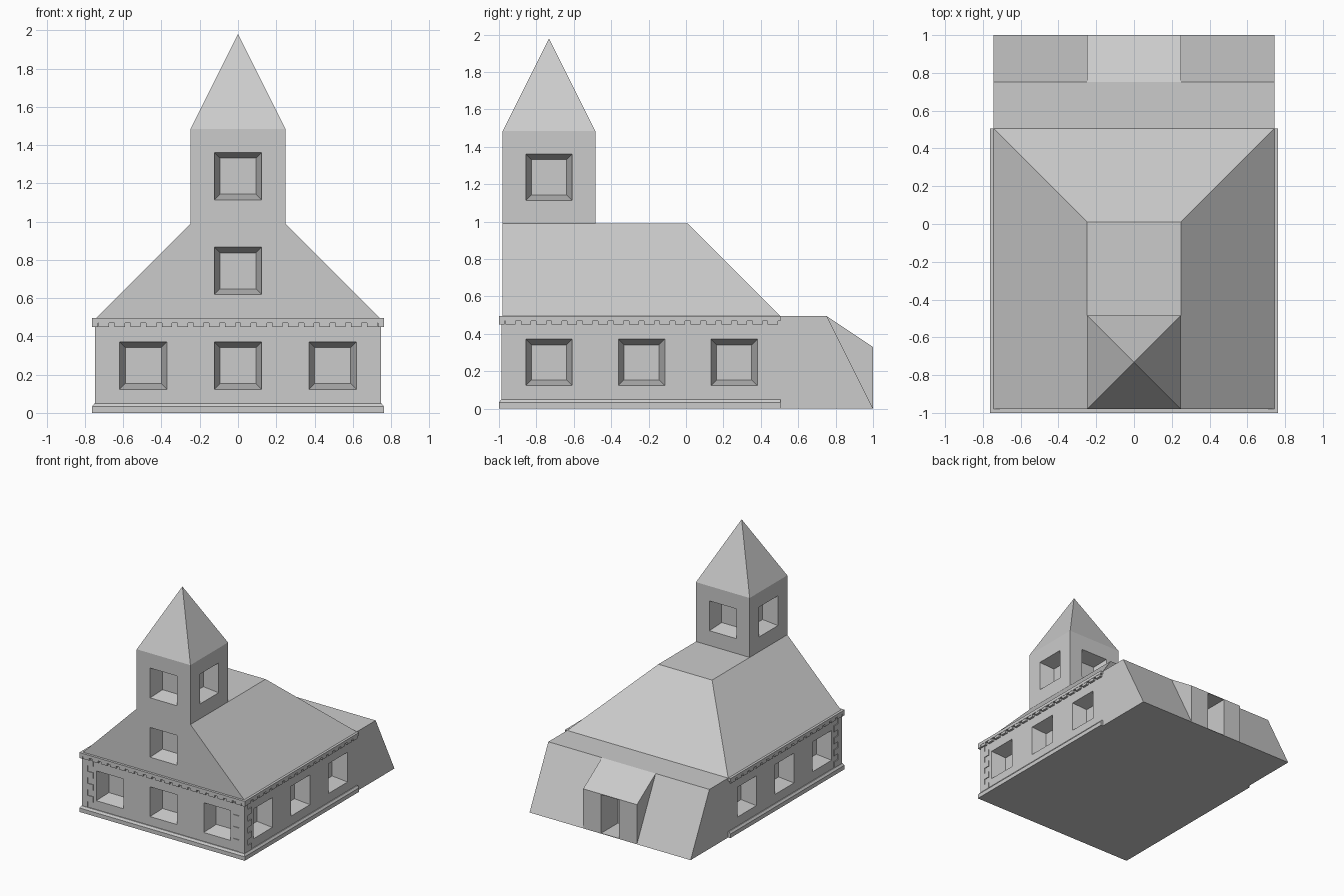
import bpy, bmesh
from mathutils import Vector, Matrix

if "Cube" in bpy.data.objects:
    bpy.data.objects.remove(bpy.data.objects["Cube"])

U = 0.2475            # building module
Y0 = -0.98            # front wall
X = 3 * U             # half width of hall
YE = 1 - 2 * U        # end of the trimmed side walls


def finish(bm, name):
    bmesh.ops.recalc_face_normals(bm, faces=bm.faces[:])
    mesh = bpy.data.meshes.new(name)
    bm.to_mesh(mesh)
    bm.free()
    ob = bpy.data.objects.new(name, mesh)
    bpy.context.collection.objects.link(ob)
    return ob


def add_hull(bm, pts):
    part = bmesh.new()
    for p in pts:
        part.verts.new(p)
    bmesh.ops.convex_hull(part, input=part.verts[:])
    bmesh.ops.dissolve_limit(part, angle_limit=0.01, verts=part.verts[:], edges=part.edges[:])
    bmesh.ops.recalc_face_normals(part, faces=part.faces[:])
    tmp = bpy.data.meshes.new("tmp")
    part.to_mesh(tmp)
    part.free()
    bm.from_mesh(tmp)
    bpy.data.meshes.remove(tmp)


def hull(name, pts):
    bm = bmesh.new()
    add_hull(bm, pts)
    return finish(bm, name)


def add_box(bm, a, b):
    size = [abs(q - p) for p, q in zip(a, b)]
    mid = [(p + q) / 2 for p, q in zip(a, b)]
    bmesh.ops.create_cube(bm, size=1, matrix=Matrix.Translation(mid) @ Matrix.Diagonal((*size, 1)))


def boolean(target, other, op):
    mod = target.modifiers.new("cut", 'BOOLEAN')
    mod.operation, mod.solver, mod.object = op, 'EXACT', other
    bpy.context.view_layer.objects.active = target
    bpy.ops.object.modifier_apply(modifier=mod.name)
    bpy.data.objects.remove(other)


def sym(half, yz):
    return [(s * half, y, z) for s in (-1, 1) for y, z in yz]


# Main masses: hall with sloping back, hipped roof, tower, spire, back porch
church = hull("church_building", sym(X, [(Y0, 0), (Y0, 2 * U), (1 - U, 2 * U), (1, 0)]))
roof = hull("roof", sym(X, [(Y0, 2 * U), (YE, 2 * U)]) + sym(U, [(Y0, 4 * U), (1 - 4 * U, 4 * U)]))
tower = hull("tower", sym(U, [(y, z) for y in (Y0, Y0 + 2 * U) for z in (4 * U, 6 * U)]))
spire = hull("spire", sym(U, [(Y0, 6 * U), (Y0 + 2 * U, 6 * U)]) + [(0, Y0 + U, 8 * U)])
porch = hull("porch", sym(U, [(1 - U, 2 * U), (1, 4 / 3 * U), (1, 0), (1 - U, 0)]))
for part in (roof, tower, spire, porch):
    boolean(church, part, 'UNION')

# Tapered window recesses and the porch doorway
cuts = bmesh.new()


def window(center, normal):
    c, n = Vector(center), Vector(normal)
    side, up = n.cross((0, 0, 1)), Vector((0, 0, 1))
    add_hull(cuts, [c + n * t + side * a * h + up * b * h
                    for t, h in ((0.05, 0.124), (0, 0.124), (-0.12, 0.094))
                    for a in (-1, 1) for b in (-1, 1)])


for i in (-1, 0, 1):
    window((2 * U * i, Y0, U), (0, -1, 0))
    for s in (-1, 1):
        window((s * X, Y0 + 3 * U + 2 * U * i, U), (s, 0, 0))
window((0, Y0, 3 * U), (0, -1, 0))
for nx, ny in ((1, 0), (-1, 0), (0, 1), (0, -1)):
    window((nx * U, Y0 + U + ny * U, 5 * U), (nx, ny, 0))
add_box(cuts, (-U / 3, 1 - 0.22, 0.004), (U / 3, 1.1, 0.325))
boolean(church, finish(cuts, "openings"), 'DIFFERENCE')


# Mouldings swept round the front and both sides
def moulding(name, profile):
    bm = bmesh.new()
    path = [(-X, YE, -1, 0), (-X, Y0, -1, -1), (X, Y0, 1, -1), (X, YE, 1, 0)]
    rows = [[bm.verts.new((x + dx * o, y + dy * o, z)) for o, z in profile]
            for x, y, dx, dy in path]
    for r, q in zip(rows, rows[1:]):
        for k in range(len(profile) - 1):
            bm.faces.new((r[k], r[k + 1], q[k + 1], q[k]))
    bm.faces.new(rows[0])
    bm.faces.new(rows[-1])
    return finish(bm, name)


moulding("base_moulding", [(0, 0), (0.02, 0), (0.02, 0.033), (0.008, 0.05), (0, 0.05)])
moulding("cornice", [(0, 0.47), (0.02, 0.47), (0.02, 2 * U), (0, 2 * U)])

# Dentils under the cornice
bm = bmesh.new()
N = 18
step = 2 * X / N
for i in range(N):
    a = -X + step * (i + 0.5)
    add_box(bm, (a - 0.027, Y0 - 0.018, 0.45), (a + 0.027, Y0, 0.47))
    b = Y0 + step * (i + 0.5)
    for s in (-1, 1):
        add_box(bm, (s * X, b - 0.027, 0.45), (s * (X + 0.018), b + 0.027, 0.47))
for s in (-1, 1):
    add_box(bm, (s * (X - 0.01), Y0 - 0.02, 0.45), (s * (X + 0.02), Y0 + 0.01, 0.47))
finish(bm, "dentils")

# Corner stones alternating long and short on the two front corners
bm = bmesh.new()
P = 0.006
for i in range(8):
    z0, z1 = 0.05 + 0.05 * i, 0.1 + 0.05 * i
    front, side = (0.095, 0.045) if i % 2 else (0.045, 0.095)
    for s in (-1, 1):
        add_box(bm, (s * (X - front), Y0 - P, z0), (s * (X + P), Y0, z1))
        add_box(bm, (s * X, Y0, z0), (s * (X + P), Y0 + side, z1))
finish(bm, "corner_stones")
